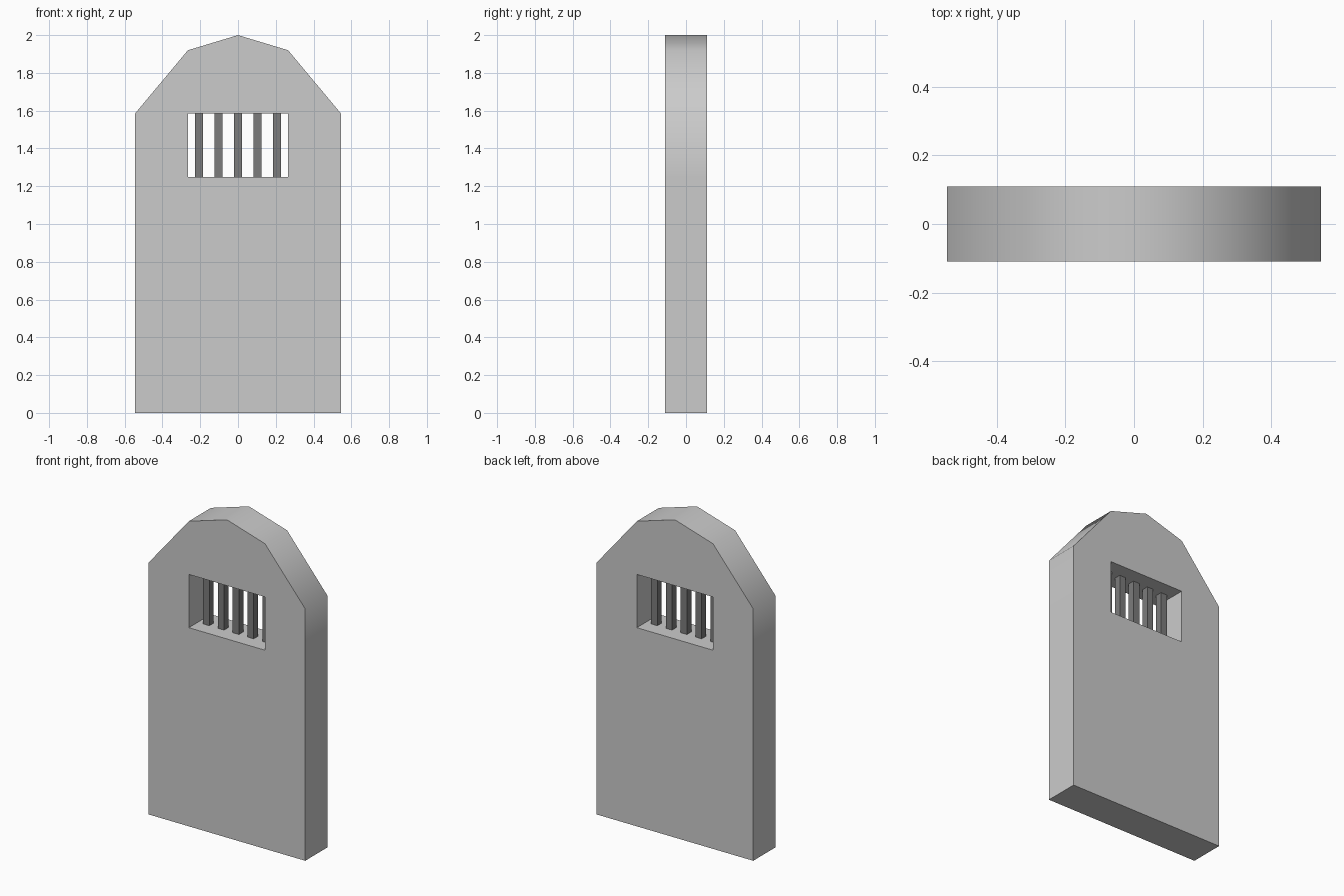
import bpy, bmesh, math

if "Cube" in bpy.data.objects:
    bpy.data.objects.remove(bpy.data.objects["Cube"])

HALF_DEPTH = 0.11
W, H = 0.545, 0.265          # half widths of the slab and of the window
SILL, HEAD = 1.25, 1.585     # window bottom and top


def make_object(name, bm):
    mesh = bpy.data.meshes.new(name)
    bm.to_mesh(mesh)
    bm.free()
    obj = bpy.data.objects.new(name, mesh)
    bpy.context.collection.objects.link(obj)
    return obj


# Door slab: four front panels around the window, extruded through the depth
panels = [
    [(-W, 0), (W, 0), (W, SILL), (H, SILL), (-H, SILL), (-W, SILL)],
    [(-W, SILL), (-H, SILL), (-H, HEAD), (-W, HEAD)],
    [(H, SILL), (W, SILL), (W, HEAD), (H, HEAD)],
    [(-W, HEAD), (-H, HEAD), (H, HEAD), (W, HEAD), (H, 1.92), (0, 2), (-H, 1.92)],
]
bm = bmesh.new()
for panel in panels:
    bm.faces.new([bm.verts.new((x, -HALF_DEPTH, z)) for x, z in panel])
bmesh.ops.remove_doubles(bm, verts=bm.verts[:], dist=0.0001)
front = bm.faces[:]
result = bmesh.ops.extrude_face_region(bm, geom=front, use_keep_orig=True)
back = [v for v in result["geom"] if isinstance(v, bmesh.types.BMVert)]
bmesh.ops.translate(bm, verts=back, vec=(0, 2 * HALF_DEPTH, 0))
bmesh.ops.recalc_face_normals(bm, faces=bm.faces[:])
door = make_object("door_slab", bm)

# Smooth arch rim, sharp front and back edges
bpy.context.view_layer.objects.active = door
door.select_set(True)
bpy.ops.object.shade_smooth_by_angle(angle=math.radians(45))
door.select_set(False)

# Window bars
iron = bpy.data.materials.new("dark_iron")
iron.diffuse_color = (0.2, 0.2, 0.2, 1)
iron.use_nodes = True
iron.node_tree.nodes["Principled BSDF"].inputs["Base Color"].default_value = iron.diffuse_color
for i in range(5):
    bm = bmesh.new()
    bmesh.ops.create_cube(bm, size=1)
    bmesh.ops.scale(bm, verts=bm.verts[:], vec=(0.043, 0.043, HEAD - SILL + 0.01))
    bar = make_object(f"window_bar_{i + 1}", bm)
    bar.location = ((i - 2) * 0.103, 0, (SILL + HEAD) / 2)
    bar.data.materials.append(iron)
